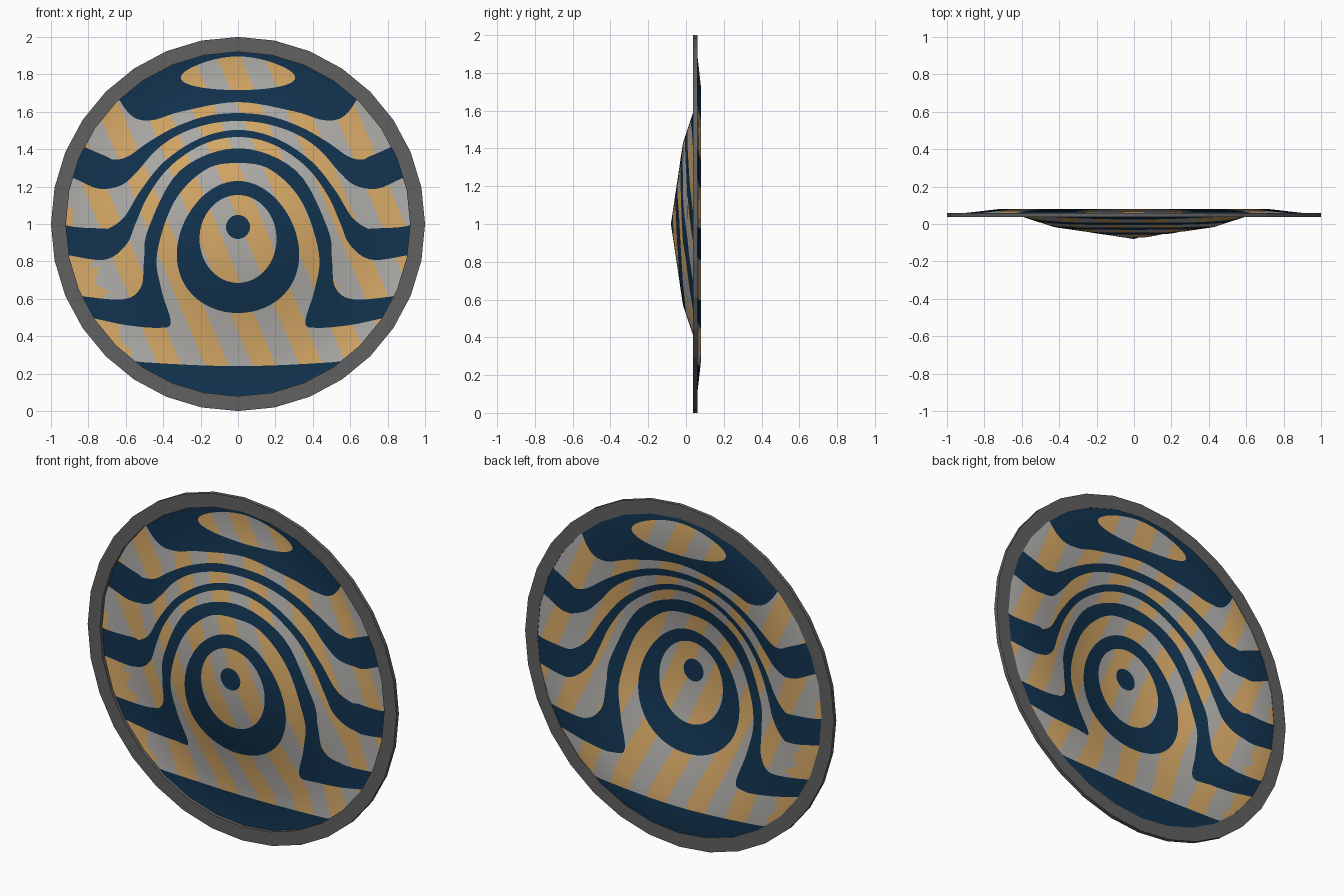
import bpy, math
from mathutils import Vector
from mathutils.geometry import delaunay_2d_cdt

if "Cube" in bpy.data.objects:
    bpy.data.objects.remove(bpy.data.objects["Cube"])

CENTRE = Vector((0, 1))  # disc centre in x, z
SEGMENTS = 64


def material(name, rgb):
    m = bpy.data.materials.new(name)
    m.diffuse_color = (*rgb, 1)
    m.use_nodes = True
    m.node_tree.nodes["Principled BSDF"].inputs["Base Color"].default_value = m.diffuse_color
    return m


NAVY = material("navy", (0.006, 0.034, 0.08))
SAND = material("sand orange", (0.70, 0.41, 0.14))
GREY = material("light grey", (0.44, 0.43, 0.41))
IRON = material("dark iron", (0.12, 0.12, 0.12))

# Dish profile: radius, depth y, smooth slope
PROFILE = [(0, -0.08, 0), (0.43, -0.016, 0.24), (0.72, 0.08, 0.11), (0.94, 0.055, -0.11)]
STRIPE_SLOPE, STRIPE_PHASE, STRIPE_STEP = 0.42, 0.7455, 0.252


def circle(radius, n=SEGMENTS):
    return [CENTRE + Vector((math.sin(i * math.tau / n), math.cos(i * math.tau / n))) * radius
            for i in range(n)]


def egg(z, width, height, skew=0.0):
    """Oval outline, wider towards the bottom when skew is positive."""
    angles = [i * math.tau / SEGMENTS for i in range(SEGMENTS)]
    return [Vector((width * math.cos(a) * (1 - skew * math.sin(a)), z + height * math.sin(a)))
            for a in angles]


def smooth_loop(half, steps=6):
    """Mirror a right half outline and round it with a closed Catmull-Rom curve."""
    pts = [Vector(p) for p in half]
    pts += [Vector((-x, z)) for x, z in reversed(half) if x > 0]
    n, out = len(pts), []
    for i in range(n):
        a, b, c, d = (pts[(i + k) % n] for k in (-1, 0, 1, 2))
        for t in (s / steps for s in range(steps)):
            out.append(0.5 * (2 * b + (c - a) * t + (2 * a - 5 * b + 4 * c - d) * t**2
                              + (3 * b - a - 3 * c + d) * t**3))
    return out


def arch(path):
    """Mirrored band from a centre line of (x, z, half width)."""
    upper, lower = [], []
    for i, (x, z, w) in enumerate(path):
        a, b = path[max(i - 1, 0)], path[min(i + 1, len(path) - 1)]
        t = Vector((b[0] - a[0], b[1] - a[1])).normalized() if i else Vector((1, 0))
        upper.append((x - t.y * w, z + t.x * w))
        lower.append((x + t.y * w, z - t.x * w))
    return smooth_loop(upper + lower[::-1])


# Navy outlines, overlaid even-odd
dot = circle(0.064)
for p in dot:
    p.y -= 0.016
ring_outer = egg(0.877, 0.325, 0.353, 0.12)
ring_inner = egg(0.92, 0.206, 0.235)
cap_hole = egg(1.806, 0.294, 0.09, 0.3)
inner_arch = smooth_loop([
    (0, 1.405), (0.31, 1.285), (0.48, 0.973), (0.503, 0.8), (0.52, 0.66), (0.62, 0.597),
    (0.88, 0.62), (1.1, 0.65), (1.1, 0.54), (0.8, 0.5), (0.6, 0.46), (0.42, 0.445),
    (0.36, 0.475), (0.41, 0.65), (0.433, 0.84), (0.342, 1.118), (0.175, 1.29), (0, 1.326)])
middle_arch = arch([
    (0, 1.484, 0.019), (0.195, 1.442, 0.018), (0.377, 1.322, 0.02), (0.5, 1.166, 0.024),
    (0.575, 1.025, 0.034), (0.64, 0.935, 0.062), (0.72, 0.893, 0.084), (0.9, 0.91, 0.077),
    (1.1, 0.95, 0.08)])
outer_arch = arch([
    (0, 1.572, 0.021), (0.165, 1.555, 0.022), (0.325, 1.499, 0.022), (0.457, 1.417, 0.029),
    (0.56, 1.325, 0.046), (0.64, 1.277, 0.07), (0.72, 1.274, 0.088), (0.837, 1.323, 0.088),
    (1.05, 1.42, 0.09)])
top_cap = smooth_loop([
    (0, 2.2), (0.75, 2.0), (0.66, 1.72), (0.57, 1.58), (0.46, 1.555), (0.3, 1.602), (0, 1.652)])
bottom_band = smooth_loop([(0, 0.24), (0.52, 0.262), (0.9, 0.3), (0.9, -0.2), (0, -0.2)])
LOOPS = [dot, ring_outer, ring_inner, cap_hole, inner_arch, middle_arch, outer_arch,
         top_cap, bottom_band]


def inside(p, loop):
    hit = False
    for a, b in zip(loop, loop[1:] + loop[:1]):
        if (a.y > p.y) != (b.y > p.y):
            hit ^= p.x < a.x + (p.y - a.y) * (b.x - a.x) / (b.y - a.y)
    return hit


def dish_at(r):
    """Depth and smooth slope of the dish at radius r."""
    for (r0, y0, s0), (r1, y1, s1) in zip(PROFILE, PROFILE[1:]):
        if r <= r1 or r1 == PROFILE[-1][0]:
            t = (r - r0) / (r1 - r0)
            return y0 + (y1 - y0) * t, s0 + (s1 - s0) * t


def colour_index(p):
    if sum(inside(p, l) for l in LOOPS) % 2:
        return 0
    u = (p.x + STRIPE_SLOPE * p.y - STRIPE_PHASE) / STRIPE_STEP
    return 1 if abs(u - round(u)) < 0.25 else 2


def add_object(name, coords, faces, materials):
    me = bpy.data.meshes.new(name)
    me.from_pydata(coords, [], faces)
    for m in materials:
        me.materials.append(m)
    bpy.context.collection.objects.link(bpy.data.objects.new(name, me))
    return me


def make_dish():
    verts, edges = [CENTRE.copy()], []

    def add_line(pts, closed):
        base, n = len(verts), len(pts)
        verts.extend(pts)
        edges.extend((base + i, base + (i + 1) % n) for i in range(n if closed else n - 1))

    # Cut lines: painted outlines, diagonal stripes and dish rings
    for l in LOOPS:
        add_line(l, True)
    for k in range(-9, 9):
        u = STRIPE_PHASE + (k + 0.5) * STRIPE_STEP / 2
        add_line([Vector((u, 0)), Vector((u - STRIPE_SLOPE * 2, 2))], False)
    for a, b in zip(PROFILE, PROFILE[1:]):
        for k in range(1, 5):
            add_line(circle(a[0] + (b[0] - a[0]) * k / 4), True)
    pts, _, tris = delaunay_2d_cdt(verts, edges, [], 0, 1e-5)[:3]

    # Keep the disc, lift it to the dish profile, colour each face by its centre
    remap, faces, colours = {}, [], []
    for t in tris:
        c = (pts[t[0]] + pts[t[1]] + pts[t[2]]) / 3
        if (c - CENTRE).length < 0.9388:
            faces.append([remap.setdefault(i, len(remap)) for i in t])
            colours.append(colour_index(c))
    coords, normals = [], []
    for i in remap:
        d = pts[i] - CENTRE
        y, s = dish_at(d.length)
        e = d / max(d.length, 1e-6)
        coords.append((pts[i].x, y, pts[i].y))
        normals.append(Vector((s * e.x, -1, s * e.y)).normalized())
    me = add_object("painted_dish", coords, faces, (NAVY, SAND, GREY))
    me.polygons.foreach_set("material_index", colours)
    me.polygons.foreach_set("use_smooth", [True] * len(faces))
    me.update()
    me.normals_split_custom_set_from_vertices(normals)


def make_rim(sides=32):
    # Flat ring with a rectangular section
    section = [(1.0, 0.038), (1.0, 0.06), (0.92, 0.06), (0.92, 0.038)]
    rings = [circle(r, sides) for r, _ in section]
    coords = [(rings[k][i].x, section[k][1], rings[k][i].y)
              for i in range(sides) for k in range(4)]
    faces = []
    for i in range(sides):
        a, b = 4 * i, 4 * ((i + 1) % sides)
        faces += [(a + k, a + (k + 1) % 4, b + (k + 1) % 4, b + k) for k in range(4)]
    me = add_object("rim", coords, faces, (IRON,))
    if me.polygons[0].normal.z < 0:
        me.flip_normals()
    me.update()


make_dish()
make_rim()
